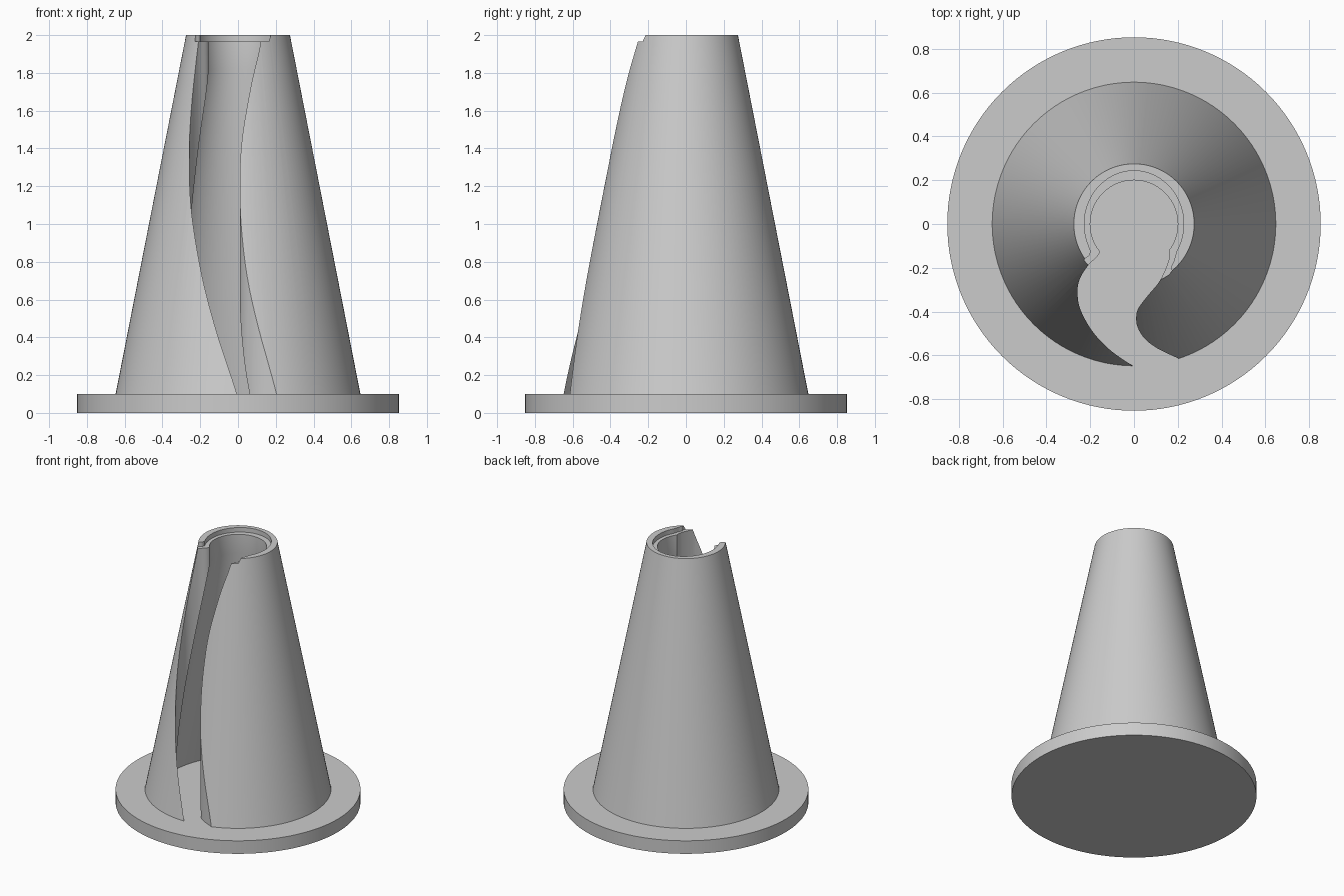
import bpy
import bmesh
import math
from mathutils import Vector

cube = bpy.data.objects.get("Cube")
if cube:
    bpy.data.objects.remove(cube, do_unlink=True)

FLOOR, TOP, LEDGE = 0.1, 2.0, 1.965

grey = bpy.data.materials.new("plain_grey")
grey.use_nodes = True
colour = (0.6, 0.6, 0.6, 1)
grey.diffuse_color = colour
grey.node_tree.nodes["Principled BSDF"].inputs["Base Color"].default_value = colour


def make_object(name, bm):
    bmesh.ops.recalc_face_normals(bm, faces=bm.faces[:])
    mesh = bpy.data.meshes.new(name)
    bm.to_mesh(mesh)
    bm.free()
    mesh.materials.append(grey)
    obj = bpy.data.objects.new(name, mesh)
    bpy.context.collection.objects.link(obj)
    return obj


def lathe(name, profile, steps=128):
    bm = bmesh.new()
    verts = [bm.verts.new((r, 0, z)) for r, z in profile]
    edges = [bm.edges.new(pair) for pair in zip(verts, verts[1:])]
    bmesh.ops.spin(bm, geom=verts + edges, cent=(0, 0, 0), axis=(0, 0, 1),
                   angle=math.tau, steps=steps, use_duplicate=False)
    bmesh.ops.remove_doubles(bm, verts=bm.verts[:], dist=1e-5)
    return make_object(name, bm)


def prism(name, outline, bottom, top):
    bm = bmesh.new()
    face = bm.faces.new([bm.verts.new((x, y, bottom)) for x, y in outline])
    result = bmesh.ops.extrude_face_region(bm, geom=[face])
    for v in result["geom"]:
        if isinstance(v, bmesh.types.BMVert):
            v.co.z = top
    return make_object(name, bm)


def smooth_path(points, steps=6):
    """Catmull-Rom curve through the points."""
    p = [Vector(q) for q in points]
    p = [2 * p[0] - p[1]] + p + [2 * p[-1] - p[-2]]
    path = []
    for a, b, c, d in zip(p, p[1:], p[2:], p[3:]):
        for i in range(steps):
            t = i / steps
            path.append(0.5 * (2 * b + (c - a) * t + (2 * a - 5 * b + 4 * c - d) * t ** 2
                               + (3 * b - a - 3 * c + d) * t ** 3))
    return path + [p[-2]]


def cut(target, cutter):
    mod = target.modifiers.new(cutter.name, 'BOOLEAN')
    mod.operation = 'DIFFERENCE'
    mod.solver = 'EXACT'
    mod.object = cutter
    bpy.context.view_layer.objects.active = target
    bpy.ops.object.modifier_apply(modifier=mod.name)
    bpy.data.objects.remove(cutter, do_unlink=True)


# Hollow cone standing on a round flange
cone = lathe("hollow_cone_and_flange", [
    (0, 0), (0.853, 0), (0.853, FLOOR), (0.648, FLOOR), (0.275, TOP),
    (0.2, TOP), (0.2, 1.82), (0.54, FLOOR), (0, FLOOR)])

# Winding slot cut straight down through the front wall
left_side = smooth_path([
    (-0.15, -0.11), (-0.165, -0.145), (-0.21, -0.19), (-0.247, -0.25), (-0.258, -0.31),
    (-0.245, -0.39), (-0.19, -0.49), (-0.11, -0.575), (-0.01, -0.645), (0.07, -0.69)])
right_side = smooth_path([
    (0.16, -0.11), (0.16, -0.16), (0.12, -0.256), (0.065, -0.325), (0.02, -0.385),
    (0.01, -0.43), (0.018, -0.475), (0.05, -0.525), (0.11, -0.57), (0.2, -0.613),
    (0.3, -0.66)])
cut(cone, prism("slot_cutter", left_side + right_side[::-1], FLOOR, 2.2))

# Shallow ledge round the mouth, following the bore and the slot
ring = [(0.227 * math.cos(a), 0.243 * math.sin(a))
        for a in (math.radians(-25 + 230 * i / 64) for i in range(65))]
left_lip = smooth_path([(-0.198, -0.125), (-0.205, -0.145), (-0.225, -0.16), (-0.26, -0.2)])
right_lip = smooth_path([(0.26, -0.25), (0.174, -0.212), (0.182, -0.17), (0.195, -0.125)])
mouth = ring + left_lip + [(-0.26, -0.4), (0.12, -0.4), (0.12, -0.256), (0.16, -0.235)]
cut(cone, prism("ledge_cutter", mouth + right_lip[6:], LEDGE, 2.2))

# Smooth walls with crisp rims
bpy.ops.object.select_all(action='DESELECT')
cone.select_set(True)
bpy.context.view_layer.objects.active = cone
bpy.ops.object.shade_smooth_by_angle(angle=math.radians(30))
